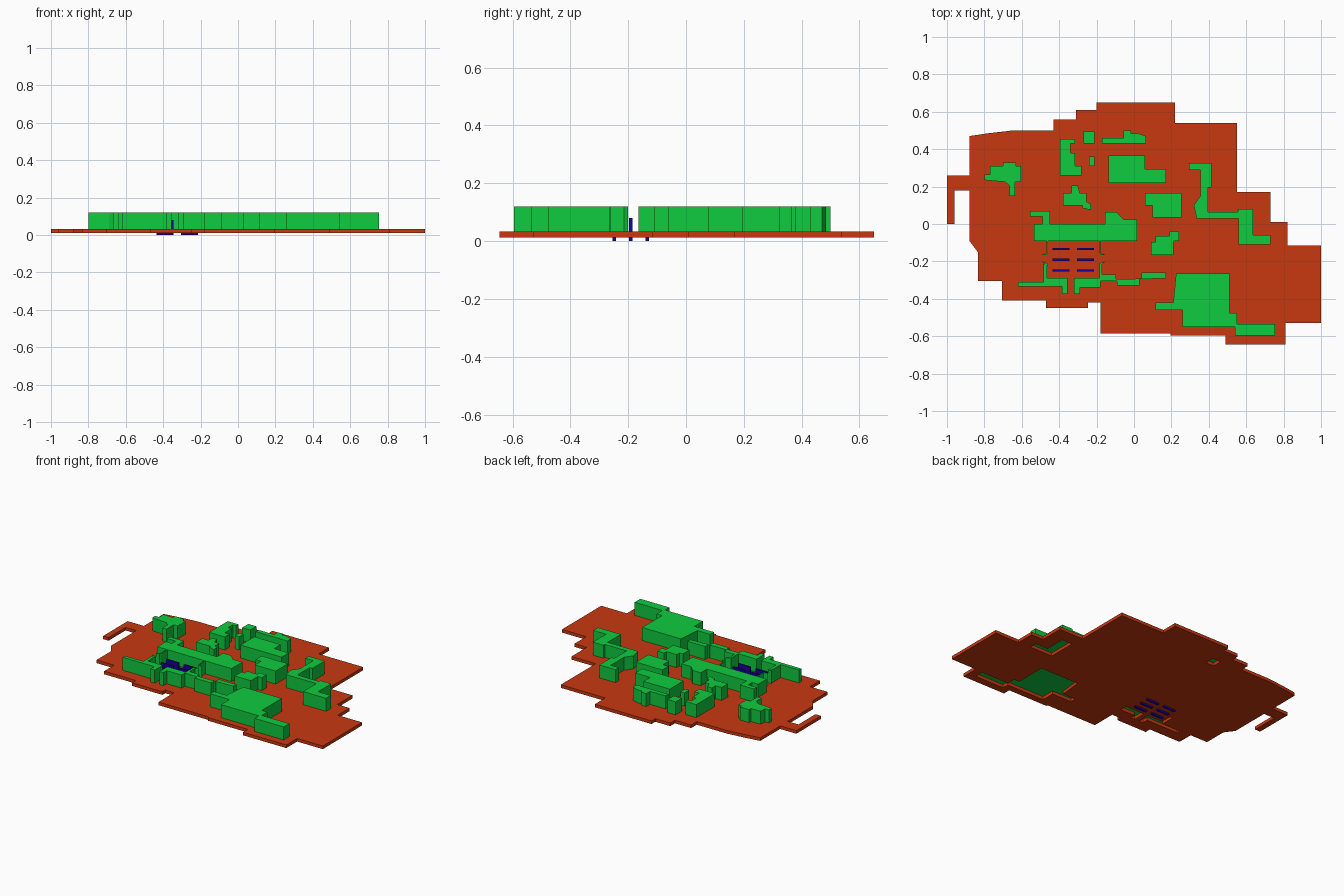
import bpy, bmesh

BASE, DECK, ROOF = 0.012, 0.033, 0.12


def material(name, rgb):
    m = bpy.data.materials.new(name)
    m.diffuse_color = (*rgb, 1)
    return m


RED = material("ground_red", (0.58, 0.04, 0.005))
GREEN = material("building_green", (0.005, 0.6, 0.05))
BLUE = material("slab_blue", (0.01, 0.0, 0.35))


def prism(name, pts, z0, z1, mat):
    """Extrude a flat outline from z0 to z1."""
    bm = bmesh.new()
    face = bm.faces.new([bm.verts.new((x, y, z0)) for x, y in pts])
    top = bmesh.ops.extrude_face_region(bm, geom=[face])["geom"]
    verts = [v for v in top if isinstance(v, bmesh.types.BMVert)]
    bmesh.ops.translate(bm, verts=verts, vec=(0, 0, z1 - z0))
    bmesh.ops.recalc_face_normals(bm, faces=bm.faces)
    me = bpy.data.meshes.new(name)
    bm.to_mesh(me)
    bm.free()
    ob = bpy.data.objects.new(name, me)
    bpy.context.collection.objects.link(ob)
    me.materials.append(mat)
    return ob


def rect(x0, y0, x1, y1):
    return [(x0, y0), (x1, y0), (x1, y1), (x0, y1)]


def building(name, pts):
    return prism(name, pts, DECK, ROOF, GREEN)


# Stepped ground plate with the hooked path on the left
ground = prism("ground_plate", [
    (-1, 0), (-1, .26), (-.88, .26), (-.88, .47), (-.78, .485), (-.65, .5), (-.43, .5),
    (-.43, .56), (-.31, .56), (-.31, .61), (-.2, .61), (-.2, .65), (.22, .65),
    (.22, .54), (.55, .54), (.55, .17), (.73, .17), (.73, .01), (.82, .01),
    (.82, -.115), (1, -.115), (1, -.53), (.81, -.53), (.81, -.645), (.49, -.645),
    (.49, -.595), (.195, -.595), (.195, -.585), (-.18, -.585), (-.18, -.42),
    (-.245, -.42), (-.245, -.45), (-.47, -.45), (-.47, -.41), (-.705, -.41),
    (-.705, -.305), (-.835, -.305), (-.835, -.15), (-.88, -.09), (-.88, .18),
    (-.96, .18), (-.96, 0)], BASE, DECK, RED)

# Northern buildings
building("northwest_building", [
    (-.8, .235), (-.8, .265), (-.77, .265), (-.77, .31), (-.7, .31), (-.7, .33),
    (-.63, .33), (-.63, .31), (-.605, .31), (-.605, .225), (-.635, .225),
    (-.635, .15), (-.665, .15), (-.665, .205), (-.69, .225)])
building("north_stepped_building", [
    (-.395, .455), (-.315, .455), (-.315, .43), (-.34, .43), (-.34, .38), (-.315, .38),
    (-.315, .31), (-.28, .31), (-.28, .26), (-.395, .26)])
small_block = rect(-.27, .43, -.21, .495)
building("north_small_block", small_block)
building("tiny_block", rect(-.24, .31, -.21, .36))
building("north_long_building", [
    (-.17, .46), (-.055, .46), (-.055, .5), (-.015, .5), (-.015, .485), (.02, .485),
    (.065, .47), (.065, .43), (-.17, .43)])
building("north_hall", [
    (-.135, .365), (.06, .365), (.06, .295), (.17, .295), (.17, .22), (-.135, .22)])

# Central buildings
building("centre_stepped_building", [
    (-.38, .165), (-.335, .165), (-.335, .205), (-.3, .205), (-.29, .165), (-.255, .165),
    (-.255, .12), (-.23, .105), (-.23, .075), (-.275, .085), (-.275, .1), (-.38, .1)])
building("centre_block", [
    (.06, .165), (.255, .165), (.255, .035), (.1, .035), (.1, .1), (.06, .1)])
building("east_winding_building", [
    (.295, .325), (.415, .325), (.415, .195), (.395, .195), (.395, .065), (.555, .065),
    (.555, .08), (.635, .08), (.635, -.06), (.73, -.06), (.73, -.11), (.56, -.11),
    (.56, .03), (.335, .03), (.32, .1), (.355, .15), (.355, .29), (.295, .29)])
building("west_hall", [
    (-.555, .07), (-.45, .07), (-.45, 0), (-.155, 0), (-.155, .065), (-.095, .065),
    (-.055, .025), (.015, .025), (.015, -.09), (-.535, -.09), (-.535, 0),
    (-.49, 0), (-.49, .04), (-.555, .04)])
building("centre_annex", [
    (.09, -.095), (.115, -.095), (.115, -.065), (.19, -.065), (.19, -.04), (.24, -.04),
    (.24, -.09), (.21, -.09), (.21, -.165), (.09, -.165)])

# Southern buildings
south_west = [
    (-.62, -.31), (-.485, -.31), (-.485, -.215), (-.465, -.215), (-.465, -.29),
    (-.355, -.29), (-.355, -.375), (-.385, -.375), (-.385, -.335), (-.62, -.335)]
building("southwest_wing", south_west)
building("south_wing", [
    (-.32, -.29), (-.185, -.29), (-.185, -.215), (-.17, -.215), (-.17, -.27), (-.095, -.27),
    (-.095, -.295), (.04, -.295), (.04, -.26), (.17, -.26), (.17, -.29), (.03, -.29),
    (.03, -.33), (-.09, -.33), (-.09, -.305), (-.18, -.305), (-.18, -.34),
    (-.29, -.34), (-.29, -.375), (-.32, -.375)])
great_hall = [
    (.225, -.265), (.51, -.265), (.51, -.475), (.55, -.475), (.55, -.535), (.755, -.535),
    (.755, -.595), (.54, -.595), (.54, -.55), (.26, -.55), (.26, -.46), (.115, -.46),
    (.115, -.42), (.21, -.42)]
building("great_hall", great_hall)

# Thin courtyard walls, mirrored about the courtyard centre line
for side, s in (("west", -1), ("east", 1)):
    c = -.323
    building(side + "_courtyard_wall", [
        (c + s * x, y) for x, y in
        [(.138, -.09), (.144, -.09), (.144, -.155), (.17, -.165), (.144, -.165), (.138, -.155)]])
    building(side + "_courtyard_pier", [
        (c + s * x, y) for x, y in [(.138, -.21), (.138, -.225), (.17, -.2)]])

# Upright blue slabs in the courtyard, two columns of three
for i, x in enumerate((-.435, -.305)):
    for j, y in enumerate((-.14, -.197, -.254)):
        prism(f"courtyard_slab_{i}_{j}", rect(x, y, x + .09, y + .012), 0, .08, BLUE)

# Openings through the plate under some of the buildings
holes = [great_hall, south_west, small_block,
         [(.56, .08), (.635, .08), (.635, -.06), (.73, -.06), (.73, -.11), (.56, -.11)],
         [(-.32, -.29), (-.18, -.29), (-.18, -.34), (-.29, -.34), (-.29, -.375), (-.32, -.375)]]
bpy.context.view_layer.objects.active = ground
for k, pts in enumerate(holes):
    cutter = prism(f"cutter_{k}", pts, -.01, .06, RED)
    cutter.hide_render = True
    mod = ground.modifiers.new("opening", "BOOLEAN")
    mod.operation, mod.solver, mod.object = "DIFFERENCE", "EXACT", cutter
    bpy.ops.object.modifier_apply(modifier=mod.name)
    bpy.data.objects.remove(cutter)
